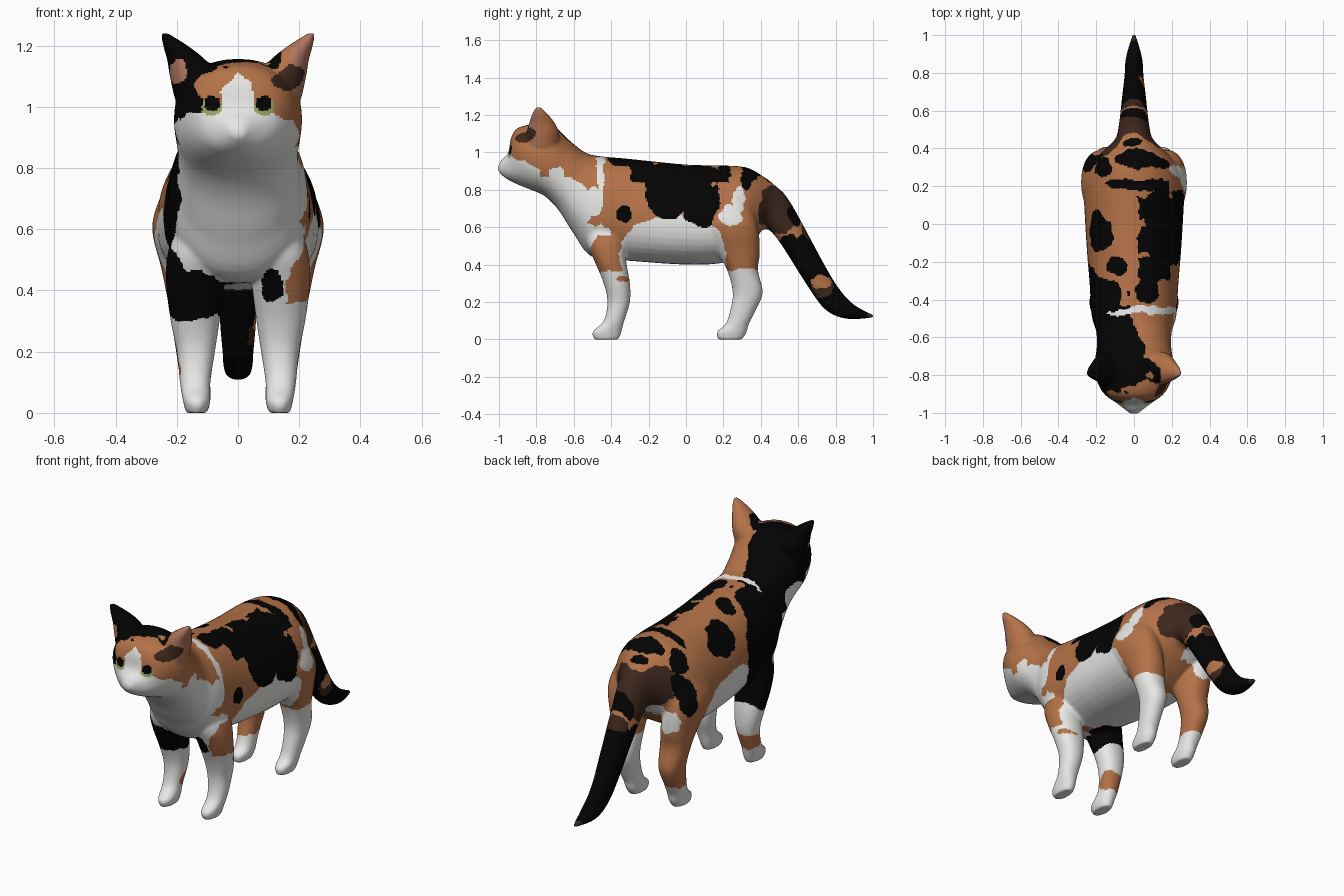
import bpy, bmesh, math
from mathutils import Vector, noise

cube = bpy.data.objects.get("Cube")
if cube:
    bpy.data.objects.remove(cube, do_unlink=True)

# ---------- materials ----------
COLOURS = {
    "orange_fur": (0.46, 0.17, 0.065),
    "white_fur": (0.8, 0.8, 0.78),
    "black_fur": (0.001, 0.001, 0.001),
    "brown_fur": (0.046, 0.02, 0.012),
    "ear_pink": (0.44, 0.18, 0.12),
    "eye_green": (0.32, 0.38, 0.14),
}
ORANGE, WHITE, BLACK, BROWN, PINK, GREEN = range(len(COLOURS))


def make_material(name, rgb):
    material = bpy.data.materials.new(name)
    material.use_nodes = True
    material.diffuse_color = (*rgb, 1)
    shader = material.node_tree.nodes["Principled BSDF"]
    shader.inputs["Base Color"].default_value = (*rgb, 1)
    shader.inputs["Roughness"].default_value = 0.8
    return material


# ---------- lofting helpers ----------
def catmull_rom(before, start, end, after, t):
    bend = 2 * before - 5 * start + 4 * end - after
    twist = 3 * (start - end) + after - before
    return start + t / 2 * (end - before + t * (bend + t * twist))


def smooth_rows(rows, steps=5):
    """Interpolate smoothly between rows of numbers."""
    padded = [rows[0], *rows, rows[-1]]
    out = []
    for group in zip(padded, padded[1:], padded[2:], padded[3:]):
        for step in range(steps):
            out.append([catmull_rom(*column, step / steps) for column in zip(*group)])
    return out + [rows[-1]]


def ring(centre, half_width, half_height, power, taper=0, sides=40):
    """Superellipse ring, narrower towards its top by the taper."""
    points = []
    for k in range(sides):
        angle = math.tau * k / sides
        c, s = math.cos(angle), math.sin(angle)
        across = math.copysign(abs(c) ** power, c) * (1 - taper * s)
        along = math.copysign(abs(s) ** power, s)
        points.append(centre + half_width * across + half_height * along)
    return points


def loft(bm, rings):
    loops = [[bm.verts.new(point) for point in points] for points in rings]
    count = len(loops[0])
    for low, high in zip(loops, loops[1:]):
        for k in range(count):
            following = (k + 1) % count
            bm.faces.new((low[k], low[following], high[following], high[k]))
    bm.faces.new(reversed(loops[0]))
    bm.faces.new(loops[-1])


# Head, trunk and tail: top y, top z, bottom y, bottom z, half width
SPINE = [
    (-1.005, .93, -1.005, .9, .02), (-.985, .96, -.975, .87, .05),
    (-.95, 1, -.935, .845, .1), (-.935, 1.08, -.88, .82, .145),
    (-.9, 1.13, -.83, .8, .18), (-.82, 1.15, -.77, .775, .207),
    (-.72, 1.15, -.72, .735, .207), (-.63, 1.07, -.67, .675, .197),
    (-.54, 1, -.6, .565, .2), (-.46, .98, -.5, .44, .225),
    (-.3, .965, -.3, .42, .235), (0, .935, 0, .4, .255),
    (.2, .93, .2, .41, .26), (.32, .92, .3, .46, .225),
    (.4, .88, .37, .53, .165), (.48, .82, .42, .59, .1),
    (.56, .73, .49, .535, .08), (.74, .4, .66, .27, .06),
    (.82, .27, .75, .155, .05), (.9, .185, .86, .11, .043),
    (1.005, .13, 1, .115, .01),
]
# Legs: height, front y, back y, inner x, outer x
FRONT_LEG = [
    (.62, -.53, -.34, .06, .2), (.52, -.53, -.32, .04, .23),
    (.42, -.49, -.32, .045, .235), (.3, -.44, -.3, .06, .22),
    (.2, -.42, -.3, .075, .2), (.1, -.44, -.33, .09, .19),
    (.04, -.5, -.345, .09, .18), (0, -.49, -.36, .1, .17),
]
HIND_LEG = [
    (.78, .08, .31, .08, .22), (.62, .05, .38, .08, .28),
    (.47, .16, .395, .07, .25), (.37, .22, .385, .07, .23),
    (.25, .25, .41, .08, .21), (.15, .235, .37, .09, .195),
    (.08, .21, .335, .09, .185), (.04, .165, .325, .09, .18),
    (0, .17, .3, .1, .17),
]
# Ear: centre x, y, z, half width, half depth
EAR = [
    (.125, -.77, 1.03, .083, .09), (.145, -.765, 1.1, .078, .088),
    (.17, -.77, 1.155, .062, .07), (.205, -.78, 1.2, .04, .045),
    (.24, -.79, 1.24, .012, .016),
]


def spine_ring(row):
    top, bottom = Vector((0, *row[:2])), Vector((0, *row[2:4]))
    # The trunk is pear shaped, the head is not
    taper = min(max(row[2] + 0.5, 0) / 2, 0.16)
    return ring((top + bottom) / 2, Vector((row[4], 0, 0)), (top - bottom) / 2, 0.9, taper)


def leg_ring(row, side):
    z, front, back, inner, outer = row
    centre = Vector((side * (inner + outer) / 2, (front + back) / 2, z))
    return ring(centre, Vector(((outer - inner) / 2, 0, 0)),
                Vector((0, (back - front) / 2, 0)), 0.92)


def ear_ring(row, side):
    x, y, z, width, depth = row
    return ring(Vector((side * x, y, z)), Vector((width, 0, 0)), Vector((0, depth, 0)), 1)


bm = bmesh.new()
loft(bm, [spine_ring(row) for row in smooth_rows(SPINE)])
for side in (-1, 1):
    for rows in (FRONT_LEG, HIND_LEG):
        loft(bm, [leg_ring(row, side) for row in smooth_rows(rows)])
    loft(bm, [ear_ring(row, side) for row in smooth_rows(EAR)])
bmesh.ops.recalc_face_normals(bm, faces=bm.faces)
mesh = bpy.data.meshes.new("cat_parts")
bm.to_mesh(mesh)
bm.free()

# ---------- fuse the parts into one skin ----------
cat = bpy.data.objects.new("cat_body", mesh)
bpy.context.scene.collection.objects.link(cat)
remesh = cat.modifiers.new("fuse", "REMESH")
remesh.mode = "VOXEL"
remesh.voxel_size = 0.008
soften = cat.modifiers.new("soften", "SMOOTH")
soften.factor = 0.5
soften.iterations = 8
bpy.context.view_layer.update()
graph = bpy.context.evaluated_depsgraph_get()
skin = bpy.data.meshes.new_from_object(cat.evaluated_get(graph))
cat.modifiers.clear()
cat.data = skin
skin.name = "cat_skin"
bpy.data.meshes.remove(mesh)

# ---------- coat patches: colour, centre and radii in the plane of each region ----------
BOTH_SIDES = [
    (WHITE, -.07, .45, .29, .22), (WHITE, -.72, .7, .22, .18), (BROWN, .49, .69, .11, .13),
    (BLACK, .8, .25, .28, .42), (BLACK, .55, .5, .05, .06), (BLACK, .59, .66, .03, .06),
    (BROWN, .65, .58, .04, .04), (BROWN, 1, .13, .03, .02),
]
LEFT_SIDE = [
    (WHITE, -.46, .9, .02, .2), (WHITE, -.5, .74, .05, .08), (WHITE, -.69, .88, .04, .05),
    (WHITE, .24, .66, .06, .05), (WHITE, .29, .75, .03, .07), (ORANGE, -.45, .5, .1, .1),
    (ORANGE, -.34, .32, .03, .02), (BLACK, -.09, .8, .13, .16), (BLACK, .08, .78, .1, .18),
    (BLACK, -.23, .92, .07, .07), (BLACK, -.33, .67, .04, .05), (BLACK, .33, .88, .04, .08),
    (ORANGE, .15, .85, .02, .04), (BROWN, .73, .28, .06, .06), (ORANGE, .72, .31, .05, .04),
]
RIGHT_SIDE = [
    (WHITE, -.1, .53, .18, .12), (ORANGE, -.33, .13, .07, .05), (BROWN, .4, .76, .08, .07),
    (BLACK, -.04, .83, .11, .08), (BLACK, .3, .84, .05, .05), (BLACK, .33, .68, .05, .12),
    (BLACK, -.41, .64, .19, .33), (BLACK, -.62, .97, .2, .19), (BLACK, -.75, 1.08, .2, .2),
    (WHITE, -.7, .84, .09, .07), (WHITE, .41, .53, .04, .08),
]
BACK = [
    (BLACK, .13, -.23, .1, .08), (BLACK, .07, -.36, .06, .07), (BLACK, .16, 0, .11, .2),
    (BLACK, .05, .21, .2, .03), (BLACK, .02, .34, .13, .05), (BLACK, -.09, -.23, .05, .05),
    (BLACK, 0, .44, .06, .04), (BLACK, -.05, -.7, .1, .2), (BLACK, 0, -.8, .15, .1),
    (WHITE, .05, -.46, .2, .02),
]
CHEST = [
    (WHITE, 0, .58, .21, .22), (WHITE, .07, .4, .09, .1),
    (BLACK, -.15, .38, .13, .08), (BLACK, .11, .42, .04, .04),
]
FACE = [
    (ORANGE, .04, 1.06, .18, .08), (WHITE, 0, .9, .22, .09), (WHITE, -.15, .94, .05, .04),
    (WHITE, 0, 1, .05, .11), (PINK, .23, 1.13, .06, .11), (BROWN, .17, 1.1, .05, .04),
    (PINK, -.19, 1.12, .03, .04),
]
EYES = [(GREEN, .085, 1, .034, .028), (BLACK, .085, 1.01, .026, .025)]


def top_patch(patches, a, b):
    """Colour of the last patch that covers the flat position, if any."""
    for colour, centre_a, centre_b, radius_a, radius_b in reversed(patches):
        if math.hypot((a - centre_a) / radius_a, (b - centre_b) / radius_b) < 1:
            return colour
    return None


def coat_colour(point):
    # Fur patches get a ragged outline, the eyes stay clean
    p = point + noise.noise_vector(point * 9) * 0.022 + noise.noise_vector(point * 28) * 0.011
    regions = [
        (point.y < -0.8, EYES, abs(point.x), point.z),
        (point.y < -0.78, FACE, p.x, p.z),
        (point.y < -0.4 and point.z < 0.75, CHEST, p.x, p.z),
        (point.z > 0.84, BACK, p.x, p.y),
        (p.x < -0.02, RIGHT_SIDE, p.y, p.z),
        (p.x > 0.02, LEFT_SIDE, p.y, p.z),
        (True, BOTH_SIDES, p.y, p.z),
    ]
    for applies, patches, a, b in regions:
        colour = top_patch(patches, a, b) if applies else None
        if colour is not None:
            return colour
    # White socks, orange everywhere else
    sock = 0.14 if p.x < 0 < p.y else 0.37
    return WHITE if p.z < sock and p.y < 0.45 else ORANGE


skin.materials.clear()
for name, rgb in COLOURS.items():
    skin.materials.append(make_material(name, rgb))
for face in skin.polygons:
    face.material_index = coat_colour(face.center)
    face.use_smooth = True
